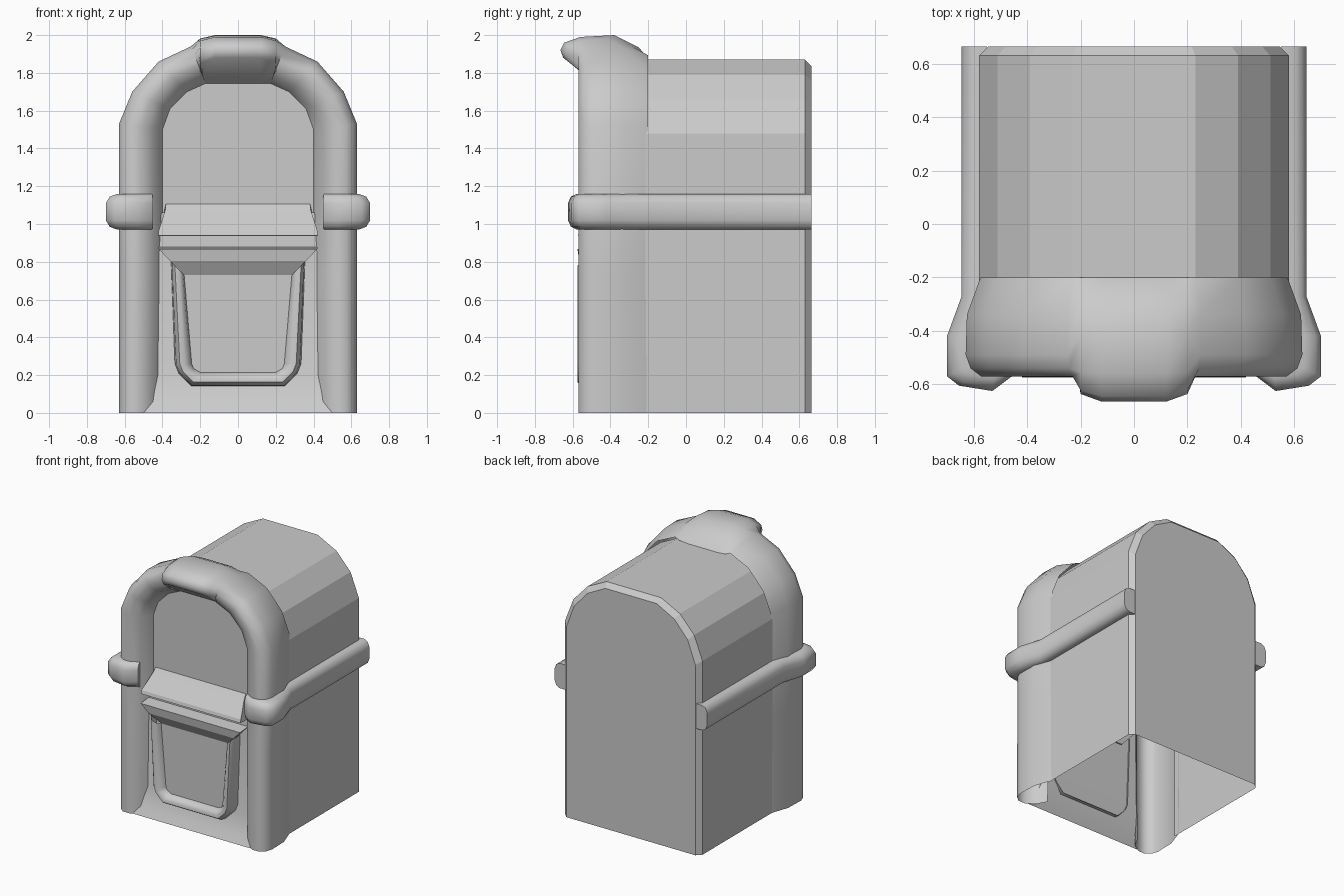
import bpy, bmesh, math
from mathutils import Vector

cube = bpy.data.objects.get("Cube")
if cube:
    bpy.data.objects.remove(cube)

grey = bpy.data.materials.new("plain grey")
grey.use_nodes = True
grey.diffuse_color = (0.6, 0.6, 0.6, 1)
grey.node_tree.nodes["Principled BSDF"].inputs["Base Color"].default_value = (0.6, 0.6, 0.6, 1)


def loft(name, rings, closed=False, caps=(False, False), smooth=None):
    """Skin a row of equal-length sections into one surface."""
    bm = bmesh.new()
    rows = [[bm.verts.new(p) for p in ring] for ring in rings]
    n = len(rows[0])
    for a, b in zip(rows, rows[1:]):
        for i in range(n if closed else n - 1):
            j = (i + 1) % n
            bm.faces.new((a[i], a[j], b[j], b[i]))
    for row, cap in zip((rows[0], rows[-1]), caps):
        if cap:
            bm.faces.new(row)
    bmesh.ops.recalc_face_normals(bm, faces=bm.faces)
    mesh = bpy.data.meshes.new(name)
    bm.to_mesh(mesh)
    bm.free()
    mesh.materials.append(grey)
    obj = bpy.data.objects.new(name, mesh)
    bpy.context.collection.objects.link(obj)
    if smooth:
        bpy.ops.object.select_all(action='DESELECT')
        obj.select_set(True)
        bpy.context.view_layer.objects.active = obj
        bpy.ops.object.shade_smooth_by_angle(angle=math.radians(smooth))
    return obj


def mirrored(half):
    """Continue a row of sections across x = 0 in reverse order."""
    return half + [[(-x, y, z) for x, y, z in ring] for ring in reversed(half)]


def bar(name, rows, smooth=None):
    """Closed crosswise bar from (half width, y, z) corners."""
    return loft(name, mirrored([rows]), True, (True, True), smooth)


# Cabinet: arched shell with a bevelled back and an open bottom
arch = [(.58, 0), (.58, 1.48), (.51, 1.66), (.39, 1.79), (.23, 1.87)]
arch += [(-x, z) for x, z in reversed(arch)]


def arch_ring(y, inset):
    return [(x * (1 - inset / .58), y, z * (1 - inset / 1.87)) for x, z in arch]


loft("cabinet", [arch_ring(-.25, 0), arch_ring(.63, 0), arch_ring(.665, .035)],
     caps=(False, True))

# Front arch: rounded section swept between outer and inner outlines
section = [(.24, -.2), (.02, -.34), (0, -.49), (.08, -.54), (.25, -.57),
           (.5, -.57), (.8, -.53), (1, -.45)]
outline = [((.63, 0), (.41, 0)), ((.63, .75), (.4, .75)), ((.63, 1.53), (.4, 1.5)),
           ((.56, 1.7), (.36, 1.61)), ((.42, 1.86), (.27, 1.7)),
           ((.25, 1.94), (.17, 1.745))]
frame = []
for o, i in outline:
    o, i = Vector(o), Vector(i)
    frame.append([(p.x, y, p.y) for t, y in section for p in [o.lerp(i, t)]])

# Swollen crest in the middle of the arch
crest = [(-.2, 1.87), (-.25, 1.935), (-.38, 2), (-.56, 1.99), (-.645, 1.96),
         (-.665, 1.92), (-.65, 1.88), (-.45, 1.745)]
last = frame[-1]
for x, k in ((.2, .7), (.12, 1)):
    frame.append([(x, p[1] + (y - p[1]) * k, p[2] + (z - p[2]) * k)
                  for p, (y, z) in zip(last, crest)])
loft("front_arch", mirrored(frame), smooth=60)

# Display panel under the arch
panel = [(.17, 1.745), (.27, 1.7), (.36, 1.61), (.4, 1.5), (.41, 1.05)]
loft("display_panel", [[(x, -.45, z), (-x, -.45, z)] for x, z in panel])

# Lower front panel flaring out to the foot
lower = [(.43, -.46, 1.06), (.43, -.48, .85), (.43, -.48, .2), (.45, -.53, .06), (.5, -.56, 0)]
loft("lower_panel", [[(x, y, z), (-x, y, z)] for x, y, z in lower], smooth=30)

# Shelf and lip on either side of the slot
bar("upper_shelf", [(.38, -.44, 1.12), (.385, -.475, 1.075), (.42, -.565, .965),
                    (.42, -.572, .94), (.42, -.45, .935)])
bar("lower_lip", [(.42, -.45, .88), (.42, -.575, .868), (.36, -.565, .805),
                  (.285, -.52, .73), (.285, -.47, .73)])

# Raised door surround: tapered U with a flat door inside
door = [((.355, .8), (.285, .73)), ((.335, .26), (.245, .26)), ((.315, .21), (.235, .235)),
        ((.25, .14), (.2, .215))]
rim = [(0, -.47), (.08, -.55), (.3, -.575), (.6, -.575), (.9, -.55), (1, -.52)]
surround = []
for o, i in door:
    o, i = Vector(o), Vector(i)
    surround.append([(p.x, y, p.y) for t, y in rim for p in [o.lerp(i, t)]])
loft("door_surround", mirrored(surround), smooth=50)
loft("door", [[(i[0], -.52, i[1]), (-i[0], -.52, i[1])] for o, i in door])

# Side belts running forward and hooking around the pillars
path = [((.645, .665), (.55, .665)), ((.645, -.27), (.55, -.27)), ((.7, -.42), (.56, -.42)),
        ((.7, -.57), (.56, -.5)), ((.655, -.605), (.54, -.51)), ((.53, -.625), (.52, -.52)),
        ((.45, -.565), (.46, -.5))]
belt_section = [(1, .97), (.45, .97), (.15, .985), (0, 1.02), (0, 1.11), (.15, 1.145),
                (.45, 1.16), (1, 1.16)]
for side, name in ((1, "left_belt"), (-1, "right_belt")):
    rings = []
    for o, i in path:
        o, i = Vector(o), Vector(i)
        rings.append([(side * p.x, p.y, z) for t, z in belt_section for p in [o.lerp(i, t)]])
    loft(name, rings, True, (True, True), 50)
